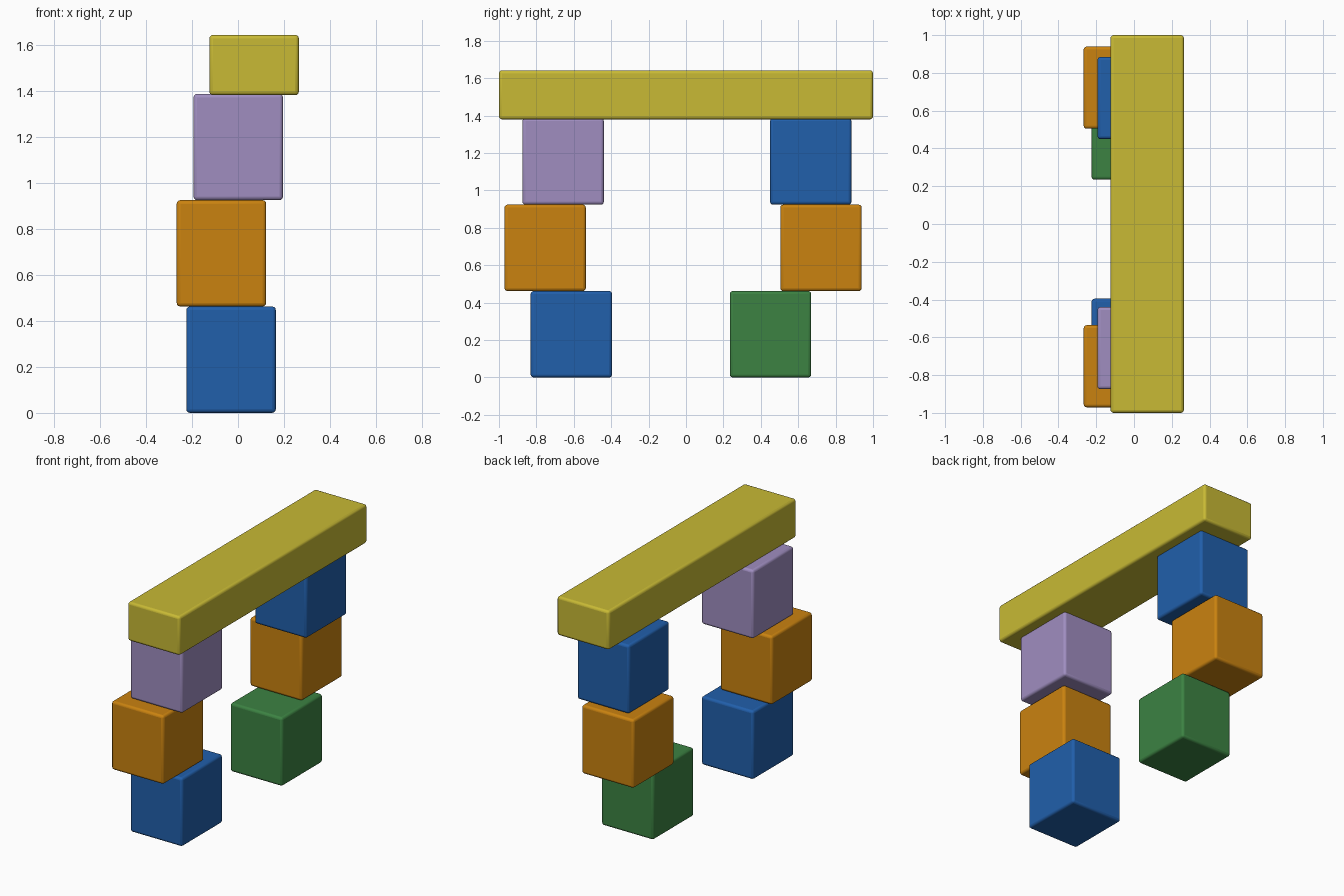
import bpy

cube = bpy.data.objects.get("Cube")
if cube:
    bpy.data.objects.remove(cube, do_unlink=True)


def material(name, rgb):
    mat = bpy.data.materials.new(name)
    mat.use_nodes = True
    mat.diffuse_color = (*rgb, 1)
    mat.node_tree.nodes["Principled BSDF"].inputs["Base Color"].default_value = (*rgb, 1)
    return mat


yellow = material("yellow paint", (0.58, 0.49, 0.035))
purple = material("lilac paint", (0.35, 0.27, 0.53))
orange = material("orange paint", (0.59, 0.225, 0.005))
blue = material("blue paint", (0.015, 0.115, 0.41))
green = material("green paint", (0.045, 0.225, 0.055))


def block(name, size, centre, mat):
    """Rounded-edge toy block."""
    bpy.ops.mesh.primitive_cube_add(size=1, location=centre)
    obj = bpy.context.object
    obj.name = name
    obj.scale = size
    bpy.ops.object.transform_apply(location=False, rotation=False, scale=True)
    obj.data.materials.append(mat)
    bevel = obj.modifiers.new("soft edges", "BEVEL")
    bevel.width = 0.016
    bevel.segments = 3
    bpy.ops.object.shade_smooth_by_angle()
    return obj


# Two leaning columns of three blocks each
BLOCK = (0.389, 0.435, 0.462)
levels = [
    ("lower", -0.03, (-0.613, blue), (0.452, green)),
    ("middle", -0.072, (-0.753, orange), (0.722, orange)),
    ("upper", 0.001, (-0.657, purple), (0.667, blue)),
]
for i, (level, x, front, back) in enumerate(levels):
    z = BLOCK[2] * (i + 0.5)
    for side, (y, mat) in (("front", front), ("back", back)):
        block(f"{side}_{level}_block", BLOCK, (x, y, z), mat)

# Long beam across the top
block("top_beam", (0.389, 2.0, 0.262), (0.07, 0, 1.511), yellow)
